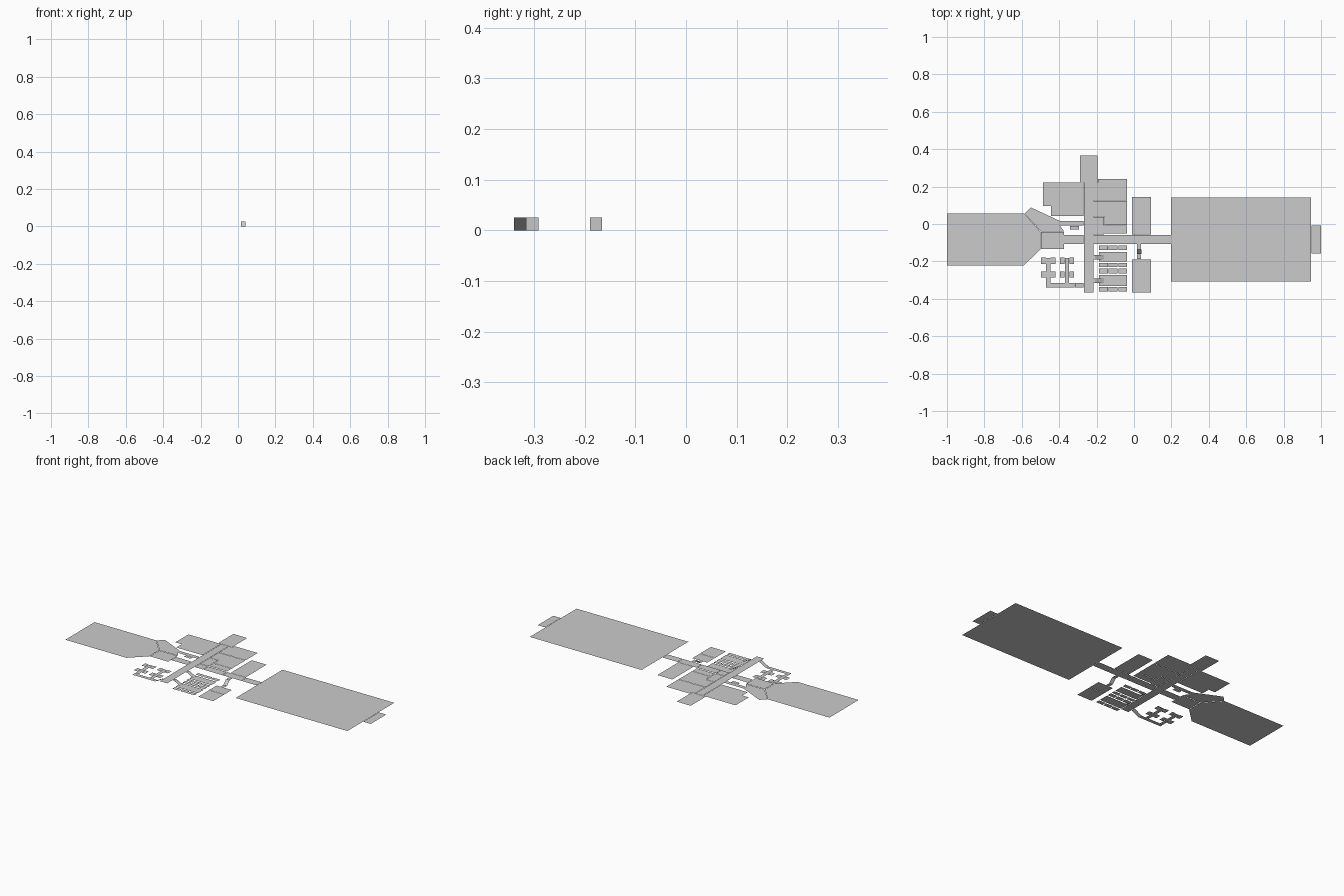
import bpy

H = 0.0255      # height of the upper floor
DY = -.006      # recentres the plan on y
GAP = .0008     # hairline joint between neighbouring floors


def sheet(name, pts, z=H):
    me = bpy.data.meshes.new(name)
    verts = [(p[0], p[1] + DY, p[2] if len(p) == 3 else z) for p in pts]
    me.from_pydata(verts, [], [tuple(range(len(pts)))])
    ob = bpy.data.objects.new(name, me)
    bpy.context.collection.objects.link(ob)
    return ob


def room(name, x0, x1, y0, y1, z=H):
    x0, x1, y0, y1 = x0 + GAP, x1 - GAP, y0 + GAP, y1 - GAP
    return sheet(name, [(x0, y0), (x1, y0), (x1, y1), (x0, y1)], z)


# West hall with angled corners and the slanted passage beside it
sheet("west_hall", [(-1, -.217), (-.591, -.217), (-.5, -.13), (-.5, -.035),
                    (-.587, .062), (-1, .062)])
sheet("slanted_passage", [(-.585, .062), (-.498, -.033), (-.374, -.033),
                          (-.396, -.003), (-.396, .022), (-.552, .095)])
room("west_lobby", -.498, -.374, -.128, -.035)
room("upper_west_corridor", -.396, -.268, -.003, .024)
room("closet", -.342, -.294, -.025, -.003)
room("west_corridor", -.374, -.268, -.101, -.052)

# Main north-south corridor and north rooms
room("main_corridor", -.268, -.217, -.361, .228)
room("north_room", -.289, -.194, .228, .374)
sheet("northwest_room", [(-.444, .05), (-.269, .05), (-.269, .227),
                         (-.487, .227), (-.487, .101), (-.444, .101)])
sheet("northeast_room", [(-.216, .131), (-.037, .131), (-.037, .247),
                         (-.193, .247), (-.193, .227), (-.216, .227)])
sheet("middle_room", [(-.159, .001), (-.037, .001), (-.037, .129),
                      (-.216, .129), (-.216, .046), (-.159, .046)])
room("inner_room", -.217, -.16, -.05, .045)
room("lower_room", -.16, -.037, -.046, .0)

# East corridor in sections, leading to the large east hall
xs = [-.217, -.16, -.032, .096, .198]
for a, b in zip(xs, xs[1:]):
    room("east_corridor", a, b, -.101, -.051)
room("side_room", -.011, .091, -.051, .152)
room("east_hall", .198, .948, -.301, .148)
room("east_alcove", .948, 1, -.152, -.002)

# Passage stepping down to the south-east rooms on the lower floor
room("south_passage_upper", .015, .039, -.13, -.101)
sheet("south_ramp", [(.015, -.155, 0), (.039, -.155, 0),
                     (.039, -.13, H), (.015, -.13, H)])
room("south_passage_lower", .015, .039, -.182, -.155, 0)
room("southeast_room_upper", -.011, .091, -.256, -.182, 0)
room("southeast_room_lower", -.011, .091, -.361, -.256, 0)

# Lower-floor cell block: two halls with rows of three cells
for y0, y1 in ((-.196, -.143), (-.325, -.266)):
    room("cell_hall", -.187, -.037, y0, y1, 0)
for y0, y1 in ((-.134, -.109), (-.226, -.202), (-.26, -.232), (-.357, -.33)):
    for x in (-.187, -.136, -.085):
        room("cell", x, x + .048, y0, y1, 0)
for y0 in (-.184, -.31):
    y1 = y0 + .0245
    room("cell_entry", -.217, -.208, y0, y1)
    sheet("cell_ramp", [(-.208, y0, H), (-.208, y1, H),
                        (-.16, y1, 0), (-.16, y0, 0)][::-1])

# Lower-floor dormitory: branches with paired small rooms, ramp up at the end
room("dorm_corridor", -.47, -.316, -.334, -.3095, 0)
sheet("dorm_ramp", [(-.316, -.334, 0), (-.27, -.334, H),
                    (-.27, -.3095, H), (-.316, -.3095, 0)])
for x in (-.47, -.37):
    room("dorm_branch", x, x + .024, -.3095, -.175, 0)
    for y in (-.208, -.282):
        room("dorm_room", x - .027, x, y, y + .036, 0)
        room("dorm_room", x + .024, x + .051, y, y + .036, 0)
